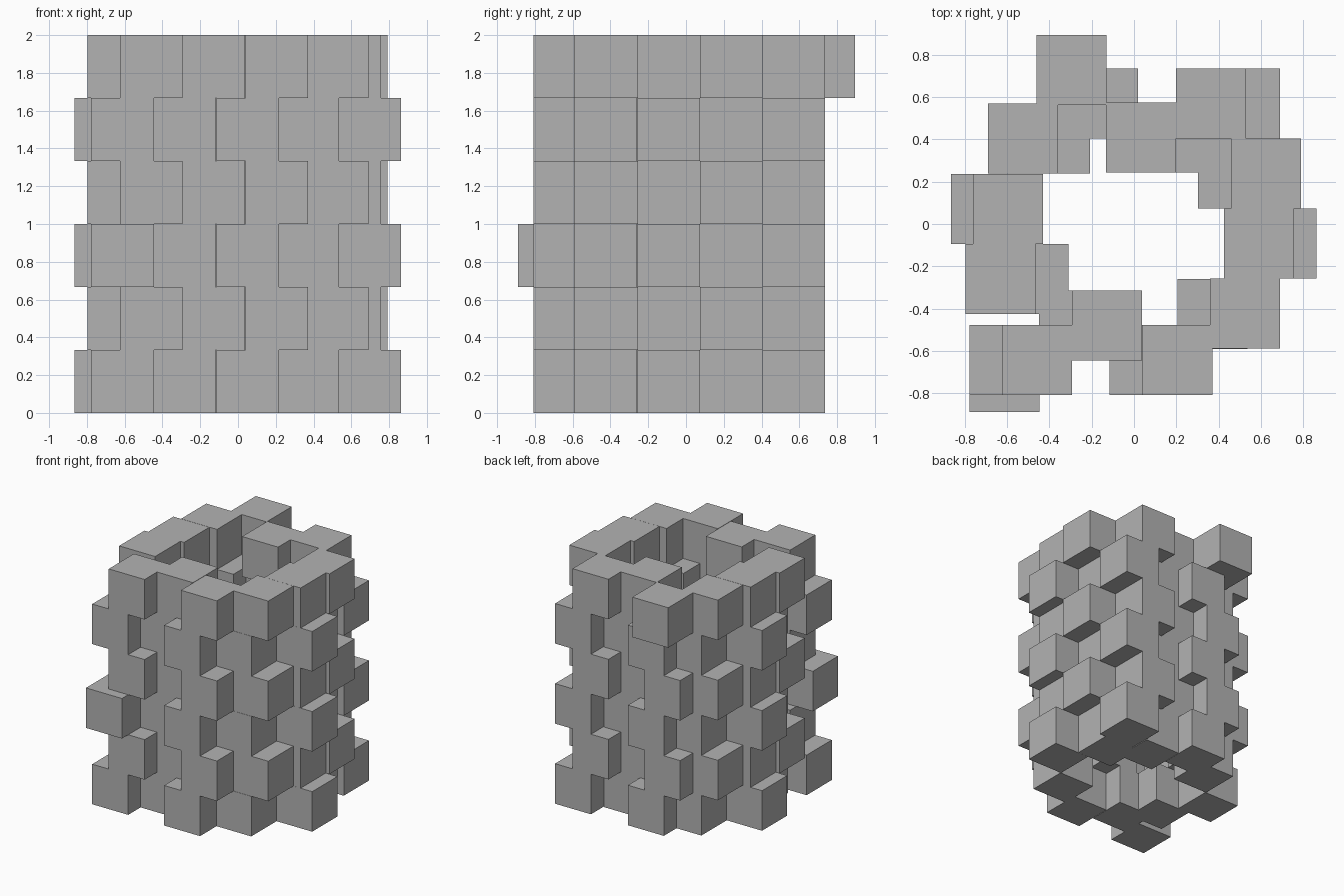
import bpy
import bmesh
from mathutils import Matrix, Vector

if "Cube" in bpy.data.objects:
    bpy.data.objects.remove(bpy.data.objects["Cube"])

W = 0.331        # block width and depth
H = 1 / 3        # course height

# Low (x, y) corner of each block around the ring, starting at the front
COURSE_A = [(-0.115, -0.808), (0.205, -0.591), (0.533, -0.258), (0.302, 0.074),
            (0.36, 0.405), (0.022, 0.243), (-0.311, 0.405), (-0.54, 0.238),
            (-0.866, -0.095), (-0.64, -0.426), (-0.777, -0.808), (-0.45, -0.645)]
COURSE_B = [(0.04, -0.808), (0.36, -0.589), (0.426, -0.257), (0.46, 0.074),
            (0.199, 0.405), (-0.132, 0.243), (-0.462, 0.405), (-0.691, 0.238),
            (-0.761, -0.095), (-0.796, -0.426), (-0.625, -0.808), (-0.294, -0.645)]

# Blocks slid out of the wall: (course, block) -> y shift
SLID = {(2, 10): -0.082, (5, 6): 0.158}

stone = bpy.data.materials.new("grey stone")
stone.diffuse_color = (0.45, 0.45, 0.45, 1)
stone.use_nodes = True
stone.node_tree.nodes["Principled BSDF"].inputs["Base Color"].default_value = stone.diffuse_color


def build_course(level, corners):
    bm = bmesh.new()
    for i, (x, y) in enumerate(corners):
        y += SLID.get((level, i), 0)
        centre = Vector((x + W / 2, y + W / 2, (level + 0.5) * H))
        bmesh.ops.create_cube(
            bm, size=1,
            matrix=Matrix.Translation(centre) @ Matrix.Diagonal((W, W, H, 1)))
    mesh = bpy.data.meshes.new(f"block_course_{level + 1}")
    bm.to_mesh(mesh)
    bm.free()
    mesh.materials.append(stone)
    bpy.context.collection.objects.link(bpy.data.objects.new(mesh.name, mesh))


# Six stacked courses, alternating the two block layouts
for level in range(6):
    build_course(level, COURSE_B if level % 2 else COURSE_A)
